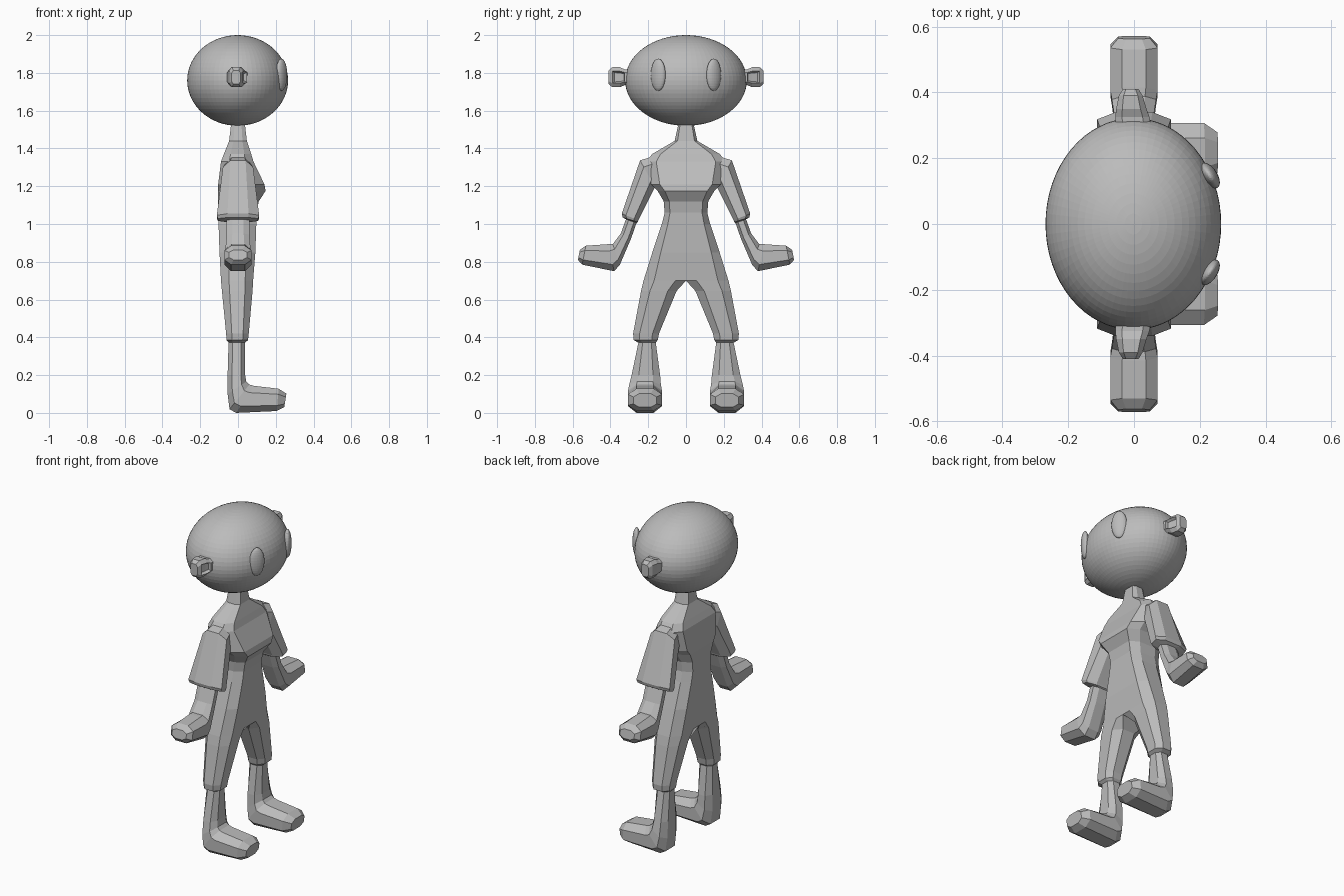
import bpy, bmesh, math
from mathutils import Vector

if "Cube" in bpy.data.objects:
    bpy.data.objects.remove(bpy.data.objects["Cube"])

grey = bpy.data.materials.new("plain grey")
grey.diffuse_color = (0.5, 0.5, 0.5, 1)
grey.use_nodes = True
grey.node_tree.nodes["Principled BSDF"].inputs["Base Color"].default_value = grey.diffuse_color


def ring(c, u, v, k=0.5, k_in=0.5):
    """Eight-sided section; k_in squares off the -u side."""
    c, u, v = Vector(c), Vector(u), Vector(v)
    pts = [(1, -k), (1, k), (k, 1), (-k, 1), (-1, k_in), (-1, -k_in), (-k, -1), (k, -1)]
    return [c + u * a + v * b for a, b in pts]


def finish(name, bm, mirror=False):
    bmesh.ops.recalc_face_normals(bm, faces=bm.faces)
    me = bpy.data.meshes.new(name)
    bm.to_mesh(me)
    bm.free()
    me.materials.append(grey)
    ob = bpy.data.objects.new(name, me)
    bpy.context.collection.objects.link(ob)
    if mirror:
        m = ob.modifiers.new("mirror", 'MIRROR')
        m.use_axis = (False, True, False)
        m.use_clip = True
    return ob


def loft(rings):
    bm = bmesh.new()
    vs = [[bm.verts.new(p) for p in r] for r in rings]
    for a, b in zip(vs, vs[1:]):
        for i in range(8):
            j = (i + 1) % 8
            bm.faces.new((a[i], a[j], b[j], b[i]))
    bm.faces.new(vs[0])
    bm.faces.new(vs[-1])
    return bm


def ellipsoid(name, loc, size, turn=0, seg=64, mirror=False):
    bm = bmesh.new()
    bmesh.ops.create_uvsphere(bm, u_segments=seg, v_segments=seg // 2, radius=1)
    ca, sa = math.cos(turn), math.sin(turn)
    for v in bm.verts:
        x, y, z = (v.co[i] * size[i] for i in range(3))
        v.co = Vector((x * ca - y * sa, x * sa + y * ca, z)) + Vector(loc)
    return finish(name, bm, mirror)


# Head and eyes (the face looks along +x)
ellipsoid("head", (-0.002, 0, 1.76), (0.267, 0.322, 0.24))
ellipsoid("eye", (0.23, 0.147, 1.79), (0.023, 0.044, 0.085), math.radians(33), 32, True)

# Ears with a hollow on the front
bm = loft([ring((x, y, 1.777), (0, 0, hz), (hx, 0, 0), 0.6, 0.6)
           for y, x, hx, hz in [(0.28, 0, 0.055, 0.04), (0.325, -0.005, 0.052, 0.042),
                                (0.35, -0.008, 0.046, 0.053), (0.39, -0.01, 0.036, 0.053),
                                (0.41, -0.01, 0.024, 0.036)]])
bmesh.ops.recalc_face_normals(bm, faces=bm.faces)
front = [f for f in bm.faces if f.normal.x > 0.9 and 0.325 < f.calc_center_median().y < 0.4]
bmesh.ops.inset_region(bm, faces=front, thickness=0.01, depth=-0.015)
finish("ear", bm, True)

# Half body: neck, chest and waist as rows of z, half width, back x, front x
rings = []
for z, w, xb, xf in [(1.55, 0.036, -0.034, 0.034), (1.44, 0.06, -0.047, 0.047),
                     (1.37, 0.18, -0.075, 0.07), (1.33, 0.21, -0.09, 0.082),
                     (1.21, 0.185, -0.105, 0.14), (1.175, 0.15, -0.107, 0.146),
                     (1.12, 0.118, -0.107, 0.11), (1.06, 0.113, -0.105, 0.098),
                     (1.0, 0.128, -0.103, 0.097), (0.85, 0.178, -0.098, 0.092),
                     (0.70, 0.225, -0.09, 0.08)]:
    rings.append(ring(((xb + xf) / 2, w / 2, z), (0, w / 2, 0), ((xf - xb) / 2, 0, 0), 0.5, 1))
# Trouser leg, cuff and shin as rows of z, inner y, outer y, back x, front x
for z, yi, yo, xb, xf in [(0.645, 0.05, 0.238, -0.085, 0.077), (0.42, 0.143, 0.28, -0.063, 0.057),
                          (0.385, 0.15, 0.277, -0.06, 0.053), (0.372, 0.16, 0.252, -0.05, 0.037),
                          (0.2, 0.137, 0.288, -0.055, 0.038)]:
    rings.append(ring(((xb + xf) / 2, (yi + yo) / 2, z), (0, (yo - yi) / 2, 0), ((xf - xb) / 2, 0, 0)))
# Foot as rows of back x, z, front x, z, half width
for xb, zb, xf, zf, w in [(-0.055, 0.1, 0.044, 0.165, 0.084), (-0.045, 0.02, 0.06, 0.15, 0.09),
                          (-0.01, 0, 0.085, 0.143, 0.09), (0.205, 0.01, 0.215, 0.128, 0.09),
                          (0.245, 0.03, 0.256, 0.102, 0.062)]:
    rings.append(ring(((xb + xf) / 2, 0.217, (zb + zf) / 2), (0, w, 0),
                      ((xf - xb) / 2, 0, (zf - zb) / 2)))
bm = loft(rings)
inner = [f for f in bm.faces if all(abs(v.co.y) < 1e-4 for v in f.verts)]
bmesh.ops.delete(bm, geom=inner, context='FACES')
finish("body", bm, True)

# Arm: sleeve, forearm and hand as rows of outer y, z, inner y, z, half depth
rows = [(0.15, 1.365, 0.13, 1.22, 0.06), (0.243, 1.337, 0.165, 1.195, 0.08),
        (0.34, 1.055, 0.252, 1.02, 0.112), (0.335, 1.035, 0.255, 1.01, 0.106),
        (0.318, 1.025, 0.262, 1.005, 0.06), (0.345, 0.95, 0.29, 0.925, 0.06),
        (0.388, 0.893, 0.35, 0.785, 0.067), (0.415, 0.893, 0.38, 0.75, 0.072),
        (0.53, 0.885, 0.55, 0.785, 0.072), (0.562, 0.863, 0.572, 0.81, 0.048)]
bm = loft([ring((0, (a + c) / 2, (b + d) / 2), (0, (a - c) / 2, (b - d) / 2), (h, 0, 0))
           for a, b, c, d, h in rows])
finish("arm", bm, True)
